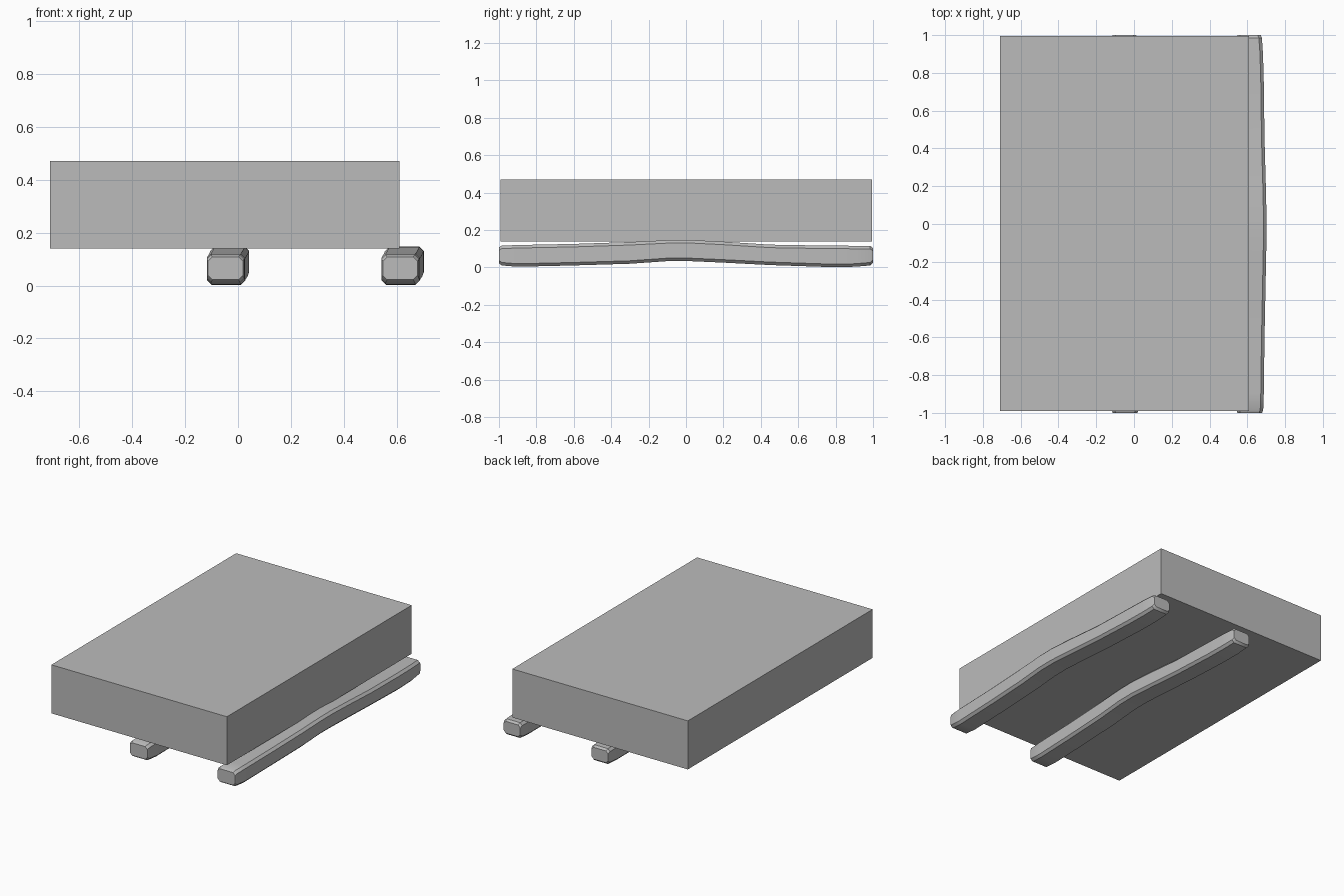
import bpy, bmesh, math

cube = bpy.data.objects.get("Cube")
if cube:
    bpy.data.objects.remove(cube, do_unlink=True)

grey = bpy.data.materials.new("plain_grey")
grey.use_nodes = True
COLOUR = (0.5, 0.5, 0.5, 1)
grey.diffuse_color = COLOUR
grey.node_tree.nodes["Principled BSDF"].inputs["Base Color"].default_value = COLOUR


def add_object(name, bm):
    bmesh.ops.recalc_face_normals(bm, faces=bm.faces)
    mesh = bpy.data.meshes.new(name)
    bm.to_mesh(mesh)
    bm.free()
    mesh.materials.append(grey)
    obj = bpy.data.objects.new(name, mesh)
    bpy.context.collection.objects.link(obj)
    return obj


# Rectangular slab
bm = bmesh.new()
bmesh.ops.create_cube(bm, size=1)
for v in bm.verts:
    v.co = (v.co.x * 1.32 - 0.05, v.co.y * 1.985 + 0.002, v.co.z * 0.33 + 0.305)
add_object("slab", bm)

# Hand-hewn runner stations: y, left, right, bottom, top
STATIONS = [
    (-1.0, -0.113, 0.018, 0.022, 0.108),
    (-0.985, -0.118, 0.024, 0.011, 0.117),
    (-0.9, -0.118, 0.027, 0.004, 0.120),
    (-0.6, -0.115, 0.031, 0.011, 0.126),
    (-0.3, -0.109, 0.037, 0.020, 0.136),
    (-0.1, -0.105, 0.041, 0.034, 0.146),
    (0.02, -0.104, 0.042, 0.034, 0.147),
    (0.2, -0.107, 0.038, 0.026, 0.138),
    (0.45, -0.112, 0.031, 0.013, 0.122),
    (0.75, -0.116, 0.027, 0.003, 0.117),
    (0.9, -0.118, 0.023, 0.004, 0.116),
    (0.985, -0.118, 0.017, 0.011, 0.115),
    (1.0, -0.113, 0.011, 0.024, 0.104),
]


def chamfered_ring(bm, y, left, right, bottom, top):
    c = 0.016
    outline = [(left + c, bottom), (right - c, bottom), (right, bottom + c),
               (right, top - c), (right - c, top), (left + c, top),
               (left, top - c), (left, bottom + c)]
    return [bm.verts.new((x, y, z)) for x, z in outline]


def add_runner(name, offset):
    bm = bmesh.new()
    rings = [chamfered_ring(bm, *s) for s in STATIONS]
    for a, b in zip(rings, rings[1:]):
        for i in range(len(a)):
            j = (i + 1) % len(a)
            bm.faces.new((a[i], a[j], b[j], b[i]))
    bm.faces.new(rings[0])
    bm.faces.new(rings[-1])
    bmesh.ops.translate(bm, verts=bm.verts, vec=(offset, 0, 0))
    obj = add_object(name, bm)
    bpy.ops.object.select_all(action="DESELECT")
    obj.select_set(True)
    bpy.context.view_layer.objects.active = obj
    bpy.ops.object.shade_smooth_by_angle(angle=math.radians(35))


# Two matching runners under the slab
add_runner("middle_runner", 0.0)
add_runner("left_runner", 0.66)
